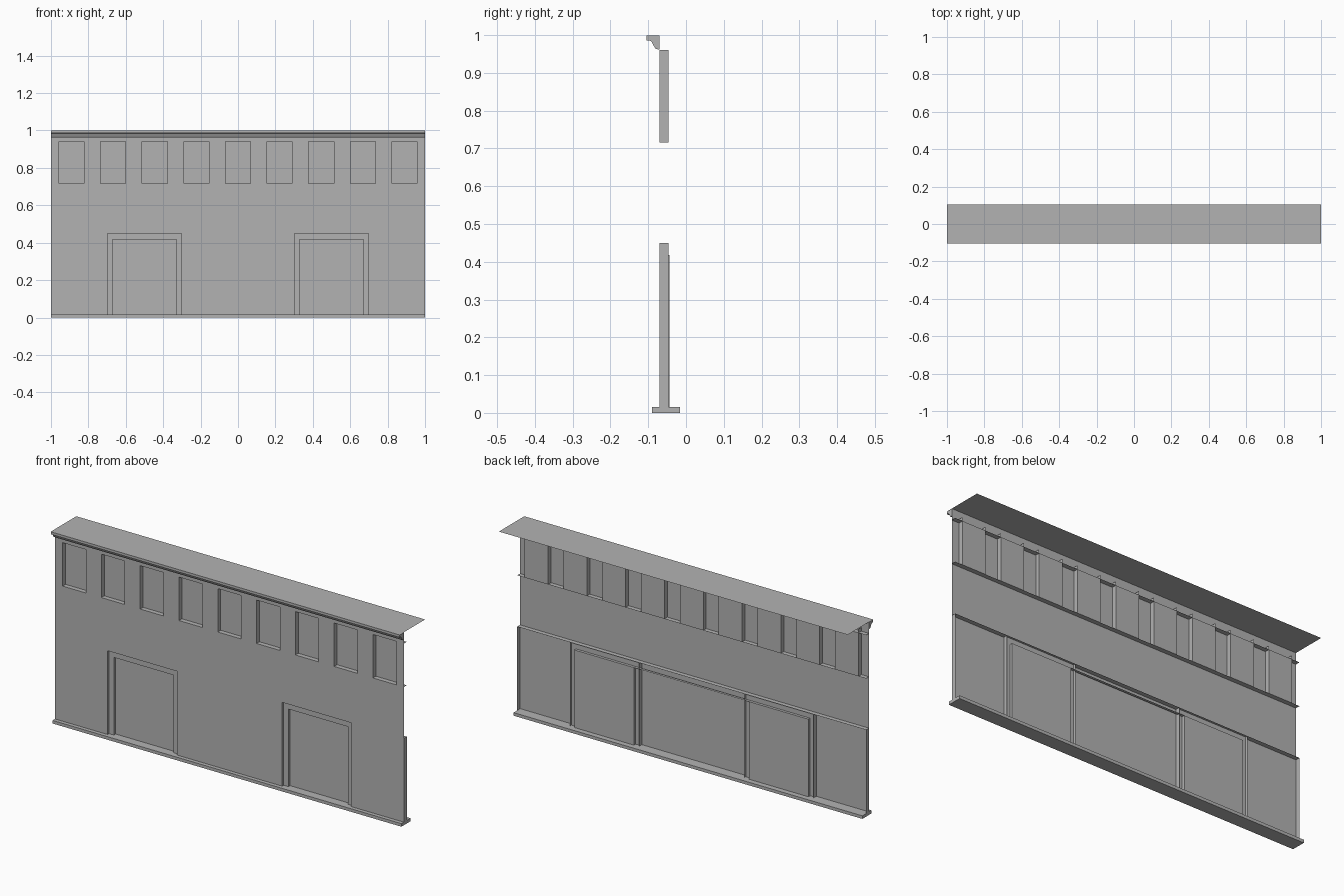
import bpy, bmesh

cube = bpy.data.objects.get("Cube")
if cube:
    bpy.data.objects.remove(cube, do_unlink=True)

grey = bpy.data.materials.new("plain_grey")
grey.use_nodes = True
grey.diffuse_color = (0.45, 0.45, 0.45, 1)
bsdf = next(n for n in grey.node_tree.nodes if n.type == 'BSDF_PRINCIPLED')
bsdf.inputs["Base Color"].default_value = (0.45, 0.45, 0.45, 1)

# Main levels and depths
FRONT, FRAME, BACK, DOOR = -0.07, -0.058, -0.046, -0.044
BASE_TOP, DOOR_TOP, FRAME_TOP = 0.016, 0.418, 0.45
SILL, WIN_TOP, SIDE_TOP = 0.716, 0.941, 0.961
WIN_HALF, FRAME_HALF, DOOR_HALF = 0.067, 0.198, 0.171
windows = [(i - 4) * 0.2225 for i in range(9)]
doors = (-0.5, 0.5)


def make(name, faces):
    """Build an object from a list of polygons given as point lists."""
    bm = bmesh.new()
    for points in faces:
        bm.faces.new([bm.verts.new(p) for p in points])
    bmesh.ops.remove_doubles(bm, verts=bm.verts, dist=0.0001)
    mesh = bpy.data.meshes.new(name)
    bm.to_mesh(mesh)
    bm.free()
    mesh.materials.append(grey)
    obj = bpy.data.objects.new(name, mesh)
    bpy.context.collection.objects.link(obj)
    return obj


def upright(x0, x1, z0, z1, y):
    """Sheet facing the front."""
    return [(x0, y, z0), (x1, y, z0), (x1, y, z1), (x0, y, z1)]


def side(x, y0, y1, z0, z1, facing):
    """Sheet facing +x or -x."""
    pts = [(x, y0, z0), (x, y1, z0), (x, y1, z1), (x, y0, z1)]
    return pts if facing > 0 else pts[::-1]


def level(x0, x1, y0, y1, z, facing=1):
    """Sheet facing up or down."""
    pts = [(x0, y0, z), (x1, y0, z), (x1, y1, z), (x0, y1, z)]
    return pts if facing > 0 else pts[::-1]


def piers(centres, half, z0, z1):
    """Wall strips left between a row of openings."""
    edges = [-1] + [c + s * half for c in centres for s in (-1, 1)] + [1]
    return [upright(a, b, z0, z1, FRONT) for a, b in zip(edges[::2], edges[1::2])]


def extrusion(name, profile):
    """Closed (y, z) profile run along the full width, with end caps."""
    rows = list(zip(profile, profile[1:] + profile[:1]))
    faces = [[(-1, *a), (1, *a), (1, *b), (-1, *b)] for a, b in rows]
    faces += [[(-1, *p) for p in profile], [(1, *p) for p in profile[::-1]]]
    obj = make(name, faces)
    bm = bmesh.new()
    bm.from_mesh(obj.data)
    bmesh.ops.recalc_face_normals(bm, faces=bm.faces)
    bm.to_mesh(obj.data)
    bm.free()
    return obj


# Front wall with window and door openings
make("front_wall",
     piers(doors, FRAME_HALF, BASE_TOP, FRAME_TOP)
     + [upright(-1, 1, FRAME_TOP, SILL, FRONT)]
     + piers(windows, WIN_HALF, SILL, WIN_TOP)
     + [upright(-1, 1, WIN_TOP, 1, FRONT)])

# Window recesses: back pane and two reveals each
for i, x in enumerate(windows):
    make(f"window_{i + 1}",
         [upright(x - WIN_HALF, x + WIN_HALF, SILL, WIN_TOP, BACK)]
         + [side(x + s * WIN_HALF, FRONT, BACK, SILL, SIDE_TOP, -s) for s in (-1, 1)])
make("window_sill", [level(-1, 1, FRONT, BACK, SILL)])
make("window_head", [level(-1, 1, FRONT, BACK, WIN_TOP, -1)])

# Doors: stepped frame and recessed panel
for label, x in zip(("right", "left"), doors):
    faces = [upright(x - DOOR_HALF, x + DOOR_HALF, BASE_TOP, DOOR_TOP, DOOR),
             upright(x - FRAME_HALF, x + FRAME_HALF, DOOR_TOP, FRAME_TOP, FRAME)]
    for s in (-1, 1):
        a, b = sorted((x + s * DOOR_HALF, x + s * FRAME_HALF))
        faces += [upright(a, b, BASE_TOP, DOOR_TOP, FRAME),
                  side(x + s * FRAME_HALF, FRONT, BACK, BASE_TOP, FRAME_TOP, -s),
                  side(x + s * DOOR_HALF, FRAME, DOOR, BASE_TOP, DOOR_TOP, -s)]
    make(f"{label}_door", faces)
inner = doors[1] + DOOR_HALF
make("door_heads", [level(-1, 1, FRONT, BACK, FRAME_TOP, -1),
                    level(-inner, inner, FRAME, DOOR, DOOR_TOP, -1)])
make("wall_ends", [side(s, FRONT, BACK, BASE_TOP, FRAME_TOP, s) for s in (-1, 1)])

# Plinth, moulded cornice and thin roof sheet
extrusion("plinth", [(-0.09, 0), (-0.016, 0), (-0.016, BASE_TOP), (-0.09, BASE_TOP)])
extrusion("cornice", [(FRONT, 0.999), (-0.104, 0.999), (-0.104, 0.986), (-0.096, 0.986),
                      (-0.09, 0.981), (-0.085, 0.971), (-0.08, 0.963), (FRONT, 0.962)])
make("roof", [level(-1, 1, -0.104, 0.104, 1)])
